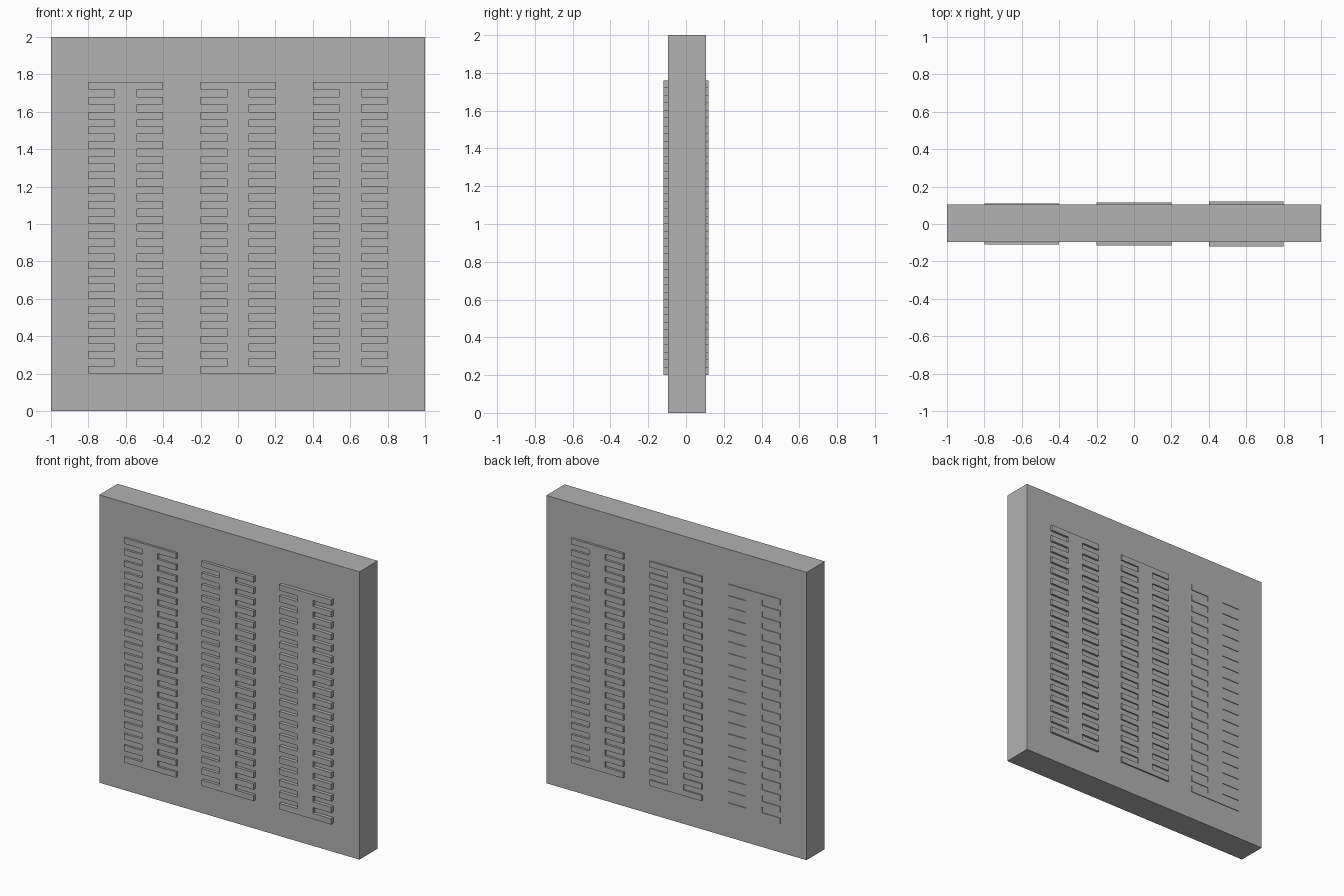
import bpy
import bmesh

old = bpy.data.objects.get("Cube")
if old:
    bpy.data.objects.remove(old, do_unlink=True)

# Single material
grey = bpy.data.materials.new("plain_grey")
grey.use_nodes = True
colour = (0.445, 0.445, 0.445, 1.0)
grey.diffuse_color = colour
grey.node_tree.nodes["Principled BSDF"].inputs["Base Color"].default_value = colour

# Slab and fin dimensions
FRONT, BACK = -0.095, 0.105
HEIGHT = 2.0
FINS, STEP, BASE = 20, 0.04, 0.2
FIN_HALF, SPINE_HALF = 0.2, 0.06


def extruded(name, outline, y0, y1):
    """Extrude an outline of (x, z) points from y0 to y1."""
    bm = bmesh.new()
    face = bm.faces.new([bm.verts.new((x, y0, z)) for x, z in outline])
    grown = bmesh.ops.extrude_face_region(bm, geom=[face])
    verts = [v for v in grown["geom"] if isinstance(v, bmesh.types.BMVert)]
    bmesh.ops.translate(bm, verts=verts, vec=(0, y1 - y0, 0))
    bmesh.ops.recalc_face_normals(bm, faces=bm.faces)
    mesh = bpy.data.meshes.new(name)
    bm.to_mesh(mesh)
    bm.free()
    mesh.materials.append(grey)
    obj = bpy.data.objects.new(name, mesh)
    bpy.context.collection.objects.link(obj)
    return obj


def fin_outline(cx):
    """Spine with evenly spaced fins on both sides, as one closed outline."""
    side = []
    for i in range(2 * FINS - 1):
        half = SPINE_HALF if i % 2 else FIN_HALF
        side += [(half, BASE + i * STEP), (half, BASE + (i + 1) * STEP)]
    return ([(cx + x, z) for x, z in side]
            + [(cx - x, z) for x, z in reversed(side)])


# Main slab
extruded("slab", [(-1, 0), (1, 0), (1, HEIGHT), (-1, HEIGHT)], FRONT, BACK)

# Raised finned strips: the relief deepens from right to left on both faces
columns = [("right", -0.6, 0.015, 0.005),
           ("middle", 0.0, 0.02, 0.01),
           ("left", 0.6, 0.025, 0.015)]
for label, cx, front_relief, back_relief in columns:
    outline = fin_outline(cx)
    extruded(f"front_fins_{label}", outline, FRONT - front_relief, FRONT)
    extruded(f"back_fins_{label}", outline, BACK, BACK + back_relief)
